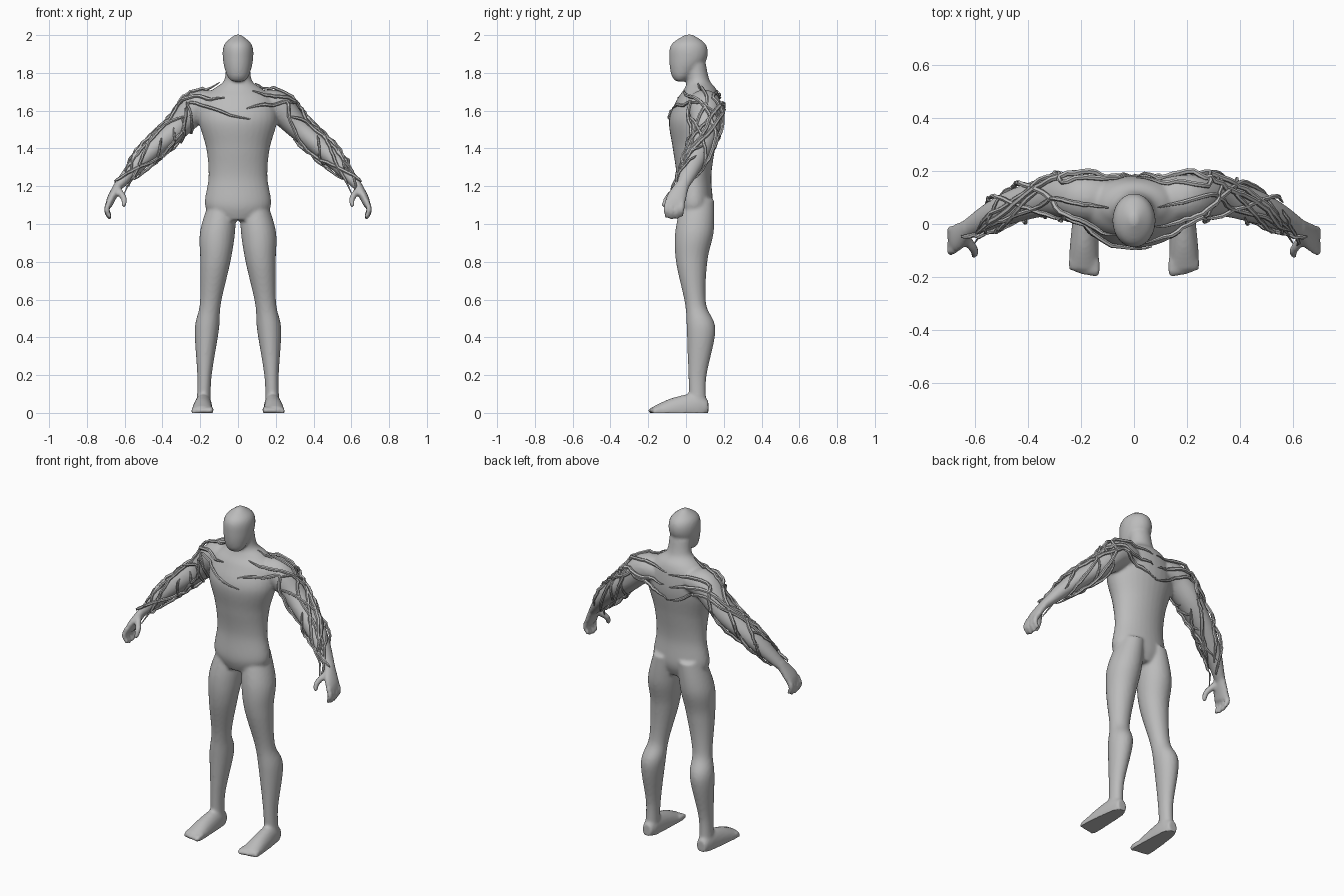
import bpy, bmesh, math, random
from mathutils import Vector
from mathutils.bvhtree import BVHTree

if "Cube" in bpy.data.objects:
    bpy.data.objects.remove(bpy.data.objects["Cube"])

random.seed(4)
grey = bpy.data.materials.new("plain grey")
grey.diffuse_color = (0.5, 0.5, 0.5, 1)
grey.use_nodes = True
grey.node_tree.nodes["Principled BSDF"].inputs["Base Color"].default_value = grey.diffuse_color
X, Y, Z, FRONT = Vector((1, 0, 0)), Vector((0, 1, 0)), Vector((0, 0, 1)), Vector((0, -1, 0))


def spline(rows, n):
    """Catmull-Rom interpolation of equal-length tuples, n steps per span."""
    out = []
    for i in range(len(rows) - 1):
        a, b, c, d = (rows[max(i - 1, 0)], rows[i], rows[i + 1],
                      rows[min(i + 2, len(rows) - 1)])
        for k in range(n):
            t = k / n
            out.append(tuple(0.5 * (2 * q + (r - p) * t + (2 * p - 5 * q + 4 * r - s) * t * t
                                    + (3 * q - p - 3 * r + s) * t ** 3)
                             for p, q, r, s in zip(a, b, c, d)))
    return out + [tuple(rows[-1])]


def tube(bm, rows, ref, axis=None, sides=20):
    """Closed loft through (x, y, z, radius along ref, radius across) rows."""
    pts = [Vector(r[:3]) for r in rows]
    rings = []
    for i, (p, r) in enumerate(zip(pts, rows)):
        t = axis or (pts[min(i + 1, len(pts) - 1)] - pts[max(i - 1, 0)]).normalized()
        u = (ref - t * ref.dot(t)).normalized()
        v = t.cross(u)
        angles = [math.tau * k / sides for k in range(sides)]
        rings.append([bm.verts.new(p + u * math.cos(a) * r[3] + v * math.sin(a) * r[4]) for a in angles])
    faces = [bm.faces.new(rings[0]), bm.faces.new(rings[-1])]
    for a, b in zip(rings, rings[1:]):
        for k in range(sides):
            j = (k + 1) % sides
            faces.append(bm.faces.new((a[k], a[j], b[j], b[k])))
    bmesh.ops.recalc_face_normals(bm, faces=faces)


def finish(bm, name):
    me = bpy.data.meshes.new(name)
    bm.to_mesh(me)
    bm.free()
    me.materials.append(grey)
    ob = bpy.data.objects.new(name, me)
    bpy.context.collection.objects.link(ob)
    bpy.ops.object.select_all(action='DESELECT')
    ob.select_set(True)
    bpy.context.view_layer.objects.active = ob
    return ob


def side(rows, s):
    return [(r[0] * s,) + tuple(r[1:]) for r in rows]


bm = bmesh.new()

# torso and neck: y centre, height, half width, half depth
TORSO = [(.04, 1.02, .12, .075), (.042, 1.1, .175, .1), (.042, 1.25, .156, .092),
         (.042, 1.4, .168, .112), (.046, 1.55, .208, .136), (.065, 1.66, .19, .112),
         (.075, 1.715, .13, .085), (.065, 1.76, .074, .06), (.05, 1.85, .064, .055)]
tube(bm, spline([(0, *r) for r in TORSO], 6), X, Z, 32)

# head
HEAD = [(-.03, 1.755, .035, .025), (-.018, 1.79, .06, .06), (.01, 1.87, .08, .099),
        (.014, 1.95, .073, .092), (.016, 2.003, .014, .018)]
tube(bm, spline([(0, *r) for r in HEAD], 6), X, Z, 24)

ARM = [(.12, .09, 1.63, .085, .07), (.21, .1, 1.62, .088, .082), (.33, .103, 1.5, .074, .062),
       (.5, .05, 1.35, .059, .05), (.635, -.02, 1.2, .035, .025)]
LEG = [(.08, .065, 1.13, .07, .085), (.108, .045, .96, .093, .102), (.12, .03, .8, .08, .083),
       (.146, .05, .58, .056, .056), (.165, .08, .44, .064, .076), (.178, .06, .18, .037, .047),
       (.183, .066, -.01, .04, .047)]
FOOT = [(.183, .118, .03, .03, .035), (.183, .06, .03, .044, .075), (.188, -.07, .015, .054, .065),
        (.19, -.172, .005, .058, .03)]
HAND = [(.625, -.012, 1.22, .033, .024), (.668, -.05, 1.14, .053, .023), (.684, -.06, 1.1, .05, .019)]
THUMB = [(.64, -.05, 1.185, .02, .02), (.604, -.1, 1.135, .017, .017), (.607, -.12, 1.09, .012, .012)]

# limbs, hands and feet on both sides
for s in (-1, 1):
    tube(bm, spline(side(ARM, s), 8), Y)
    tube(bm, spline(side(LEG, s), 8), X, Z, 24)
    tube(bm, spline(side(FOOT, s), 6), X, FRONT)
    tube(bm, spline(side(HAND, s), 6), Y)
    tube(bm, spline(side(THUMB, s), 4), Y, sides=10)
    for i in range(4):  # fingers, the middle ones longest
        y, drop = -.1 + i * .027, .005 * (i - 1.3) ** 2
        tube(bm, spline(side([(.68, y, 1.12, .015, .015), (.695, y - .004, 1.065 + drop, .015, .015),
                              (.674, y - .002, 1.026 + drop, .01, .01)], s), 4), Y, sides=10)
    for i in range(5):  # toes, shrinking outward
        x, r, tip = .145 + i * .0225, .017 - i * .0012, -.198 + i * i * .0013
        tube(bm, side([(x, -.14, .02, r, r), (x, tip + .015, .014, r, r),
                       (x, tip, .01, r * .6, r * .6)], s), X, FRONT, 10)

# fuse everything into one smooth skin with flat soles
body = finish(bm, "body")
mod = body.modifiers.new("fuse", 'REMESH')
mod.mode, mod.voxel_size = 'VOXEL', .009
mod = body.modifiers.new("soften", 'SMOOTH')
mod.factor, mod.iterations = .5, 5
for name in ("fuse", "soften"):
    bpy.ops.object.modifier_apply(modifier=name)
for v in body.data.vertices:
    v.co.z = max(v.co.z, 0)
body.data.materials.clear()
body.data.materials.append(grey)
bpy.ops.object.shade_smooth_by_angle(angle=math.radians(60))
skin = BVHTree.FromPolygons([v.co.copy() for v in body.data.vertices],
                            [tuple(p.vertices) for p in body.data.polygons])
AXIS = spline(ARM, 16)


def arm_point(s, t, deg):
    """Point around the arm: t along it, 0 degrees = front, 90 = top."""
    r = AXIS[round(min(t, 1) * (len(AXIS) - 1))]
    a = math.radians(deg)
    p = Vector(r[:3]) + Vector((.7 * math.sin(a), -math.cos(a), .7 * math.sin(a))) * .09
    return Vector((p.x * s, p.y, p.z))


def vine(bm, pts, radius):
    """Tapered tendril laid over the skin."""
    path = spline([tuple(p) for p in pts], 3)
    rows = []
    for i, p in enumerate(path):
        loc, nor, _, _ = skin.find_nearest(Vector(p))
        f = i / (len(path) - 1)
        r = radius * min(1, .3 + 5 * f, .3 + 5 * (1 - f))
        rows.append((*(loc + nor * (r * .5 + random.uniform(0, .011))), r, r))
    tube(bm, rows, Vector((.4, .2, .9)), sides=6)


# tendril roots on the torso: x, y, z, first angle on the arm, total turn
ROOTS = [(.05, -.1, 1.61, 40, -170), (.09, -.04, 1.72, 50, 190), (.11, .06, 1.75, 90, -70),
         (.01, .16, 1.67, 120, 180), (.02, .2, 1.58, 150, -120), (0, .2, 1.5, 185, -140)]

for s, name in ((1, "left_tendrils"), (-1, "right_tendrils")):
    bm = bmesh.new()
    for i, (x, y, z, angle, turn) in enumerate(ROOTS):
        if s < 0 and i < 2:  # the front pair sits lower and nearer the middle on this side
            x, z = x - .12 + .1 * i, z - .07
        root = Vector((x * s, y, z))
        wrap = [arm_point(s, .28 + .1 * k, angle + turn * k / 6 + random.uniform(-12, 12))
                for k in range(7)]
        lead = [root.lerp(wrap[0], k / 3) + Z * random.uniform(-.01, .02) for k in range(3)]
        vine(bm, lead + wrap, random.uniform(.008, .011))
    for k in range(3):  # tendrils that begin on the arm
        angle, turn = 120 * k, (-1) ** k * 180
        vine(bm, [arm_point(s, .38 + .07 * k + .08 * j, angle + turn * j / 6) for j in range(7)], .009)
    for k in range(6):  # short side shoots
        angle, turn = random.uniform(0, 200), random.choice((-40, 40))
        vine(bm, [arm_point(s, .3 + .1 * k + .05 * j, angle + turn * j) for j in range(4)], .007)
    finish(bm, name)
    bpy.ops.object.shade_smooth_by_angle(angle=math.radians(40))
